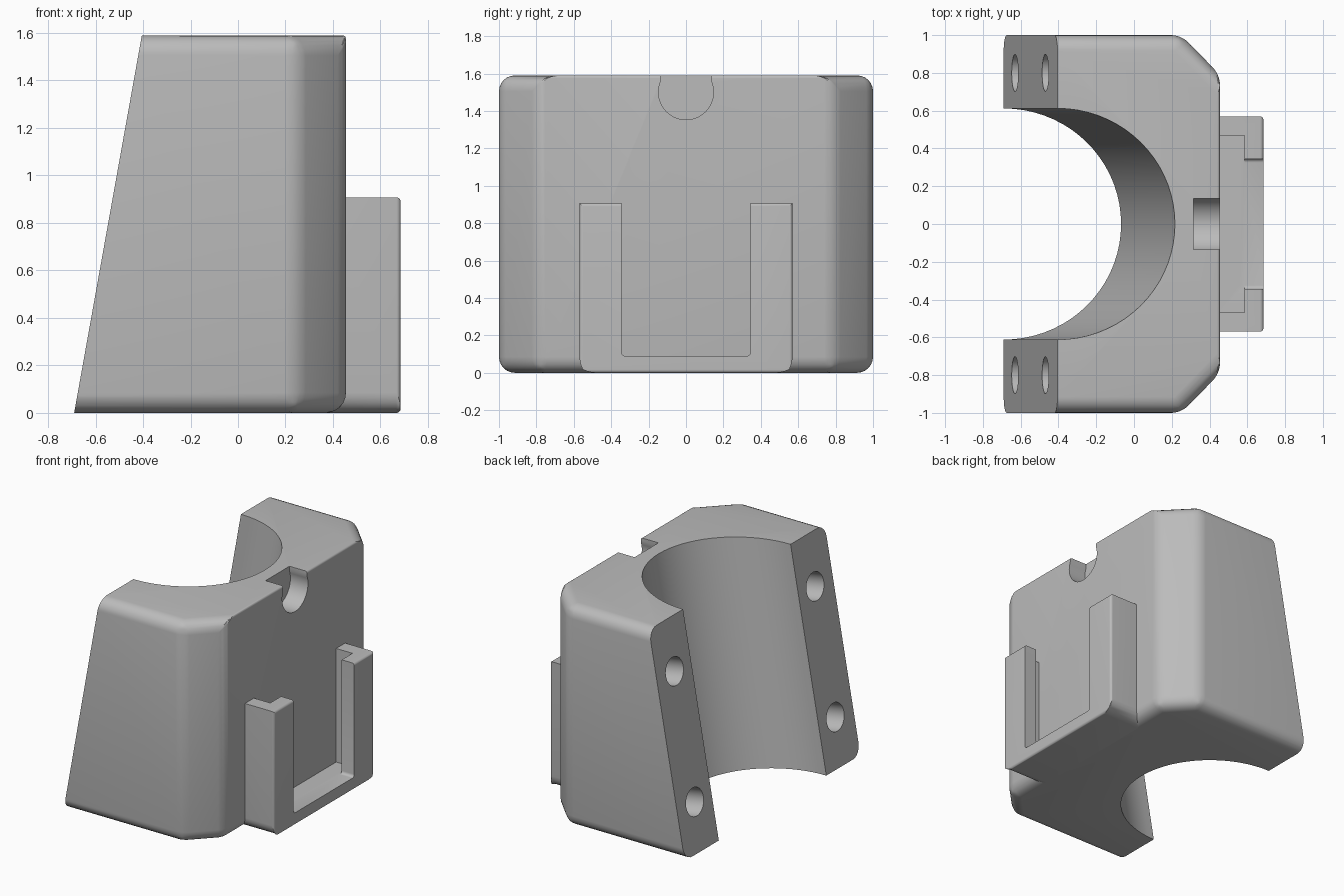
import bpy, bmesh, math
from mathutils import Vector, Matrix

if "Cube" in bpy.data.objects:
    bpy.data.objects.remove(bpy.data.objects["Cube"], do_unlink=True)

grey = bpy.data.materials.new("light grey plastic")
grey.use_nodes = True
grey.diffuse_color = (0.5, 0.5, 0.5, 1)
grey.node_tree.nodes["Principled BSDF"].inputs["Base Color"].default_value = (0.5, 0.5, 0.5, 1)

H = 1.59
FOOT, HEAD = Vector((-0.69, 0, 0)), Vector((-0.405, 0, H))   # sloped mounting plane
slope = (HEAD - FOOT).normalized()
inward = Vector((slope.z, 0, -slope.x))


def add_object(name, bm):
    bmesh.ops.recalc_face_normals(bm, faces=bm.faces)
    mesh = bpy.data.meshes.new(name)
    bm.to_mesh(mesh)
    bm.free()
    mesh.materials.append(grey)
    obj = bpy.data.objects.new(name, mesh)
    bpy.context.collection.objects.link(obj)
    return obj


def prism(points, offset):
    bm = bmesh.new()
    face = bm.faces.new([bm.verts.new(p) for p in points])
    new = bmesh.ops.extrude_face_region(bm, geom=[face])["geom"]
    bmesh.ops.translate(bm, verts=[v for v in new if isinstance(v, bmesh.types.BMVert)], vec=offset)
    return bm


def box(name, x0, x1, half_y, z0, z1):
    pts = [(x0, -half_y, z0), (x0, half_y, z0), (x0, half_y, z1), (x0, -half_y, z1)]
    return add_object(name, prism(pts, (x1 - x0, 0, 0)))


def cylinder(name, start, end, radius, sides):
    axis = end - start
    bm = bmesh.new()
    place = Matrix.Translation((start + end) / 2) @ axis.to_track_quat('Z', 'Y').to_matrix().to_4x4()
    bmesh.ops.create_cone(bm, cap_ends=True, segments=sides, radius1=radius, radius2=radius,
                          depth=axis.length, matrix=place)
    return add_object(name, bm)


def apply(obj, mod):
    bpy.context.view_layer.objects.active = obj
    bpy.ops.object.modifier_apply(modifier=mod.name)


def cut(obj, cutter):
    mod = obj.modifiers.new("cut", 'BOOLEAN')
    mod.operation, mod.solver, mod.object = 'DIFFERENCE', 'EXACT', cutter
    apply(obj, mod)
    bpy.data.objects.remove(cutter, do_unlink=True)


def round_edges(obj, rule, segments=6):
    """Bevel each edge by the radius that rule(midpoint, direction) gives."""
    mesh = obj.data
    weights = mesh.attributes.new("bevel_weight_edge", 'FLOAT', 'EDGE')
    for e in mesh.edges:
        a, b = (mesh.vertices[i].co for i in e.vertices)
        weights.data[e.index].value = rule((a + b) / 2, (b - a).normalized()) / 0.1
    mod = obj.modifiers.new("round", 'BEVEL')
    mod.limit_method, mod.width, mod.segments = 'WEIGHT', 0.1, segments
    apply(obj, mod)


def smooth(obj):
    bpy.ops.object.select_all(action='DESELECT')
    obj.select_set(True)
    bpy.context.view_layer.objects.active = obj
    bpy.ops.object.shade_smooth_by_angle(angle=math.radians(28))


# Clamp body: chamfered block with rounded edges
outline = [(-1.2, -1), (0.25, -1), (0.455, -0.79), (0.455, 0.79), (0.25, 1), (-1.2, 1)]
body = add_object("clamp_body", prism([(x, y, 0) for x, y in outline], (0, 0, H)))


def body_radius(mid, along):
    if mid.x < -1:
        return 0
    if abs(along.z) > 0.9:
        return 0.05
    if mid.x > 0.45 and mid.z > 1:
        return 0.015
    return 0.085


round_edges(body, body_radius)

# Sloped mounting face, cut by a wedge
wedge = [FOOT - slope, HEAD + slope, HEAD + slope - inward * 3, FOOT - slope - inward * 3]
cut(body, add_object("slope_cutter", prism([p + Vector((0, -2, 0)) for p in wedge], (0, 4, 0))))

# Half-round bore running along the slope
cut(body, cylinder("bore_cutter", FOOT - slope, HEAD + slope, 0.612, 72))

# Screw holes square to the slope
for side in (-1, 1):
    for t in (0.21, 0.775):
        p = FOOT.lerp(HEAD, t) + Vector((0, 0.8 * side, 0))
        cut(body, cylinder("hole_cutter", p - inward * 0.2, p + inward * 0.4, 0.098, 32))

# Round notch open to the top
cut(body, cylinder("notch_cutter", Vector((0.315, 0, 1.5)), Vector((0.7, 0, 1.5)), 0.147, 48))
cut(body, box("notch_top_cutter", 0.315, 0.7, 0.136, 1.54, 1.8))
smooth(body)

# Slide-in holder with a T-shaped slot
holder = box("slot_holder", 0.37, 0.685, 0.57, 0, 0.908)


def holder_radius(mid, along):
    if abs(along.x) > 0.9:
        return 0.085 if mid.z < 0.1 else 0
    return 0.018 if mid.x > 0.6 else 0


round_edges(holder, holder_radius)
cut(holder, box("wide_slot_cutter", 0.45, 0.585, 0.468, 0.09, 1.2))
opening = box("opening_cutter", 0.56, 0.9, 0.345, 0.09, 1.2)
round_edges(opening, lambda mid, along: 0.02 if abs(along.x) > 0.9 and mid.z < 0.2 else 0, 4)
cut(holder, opening)
smooth(holder)
